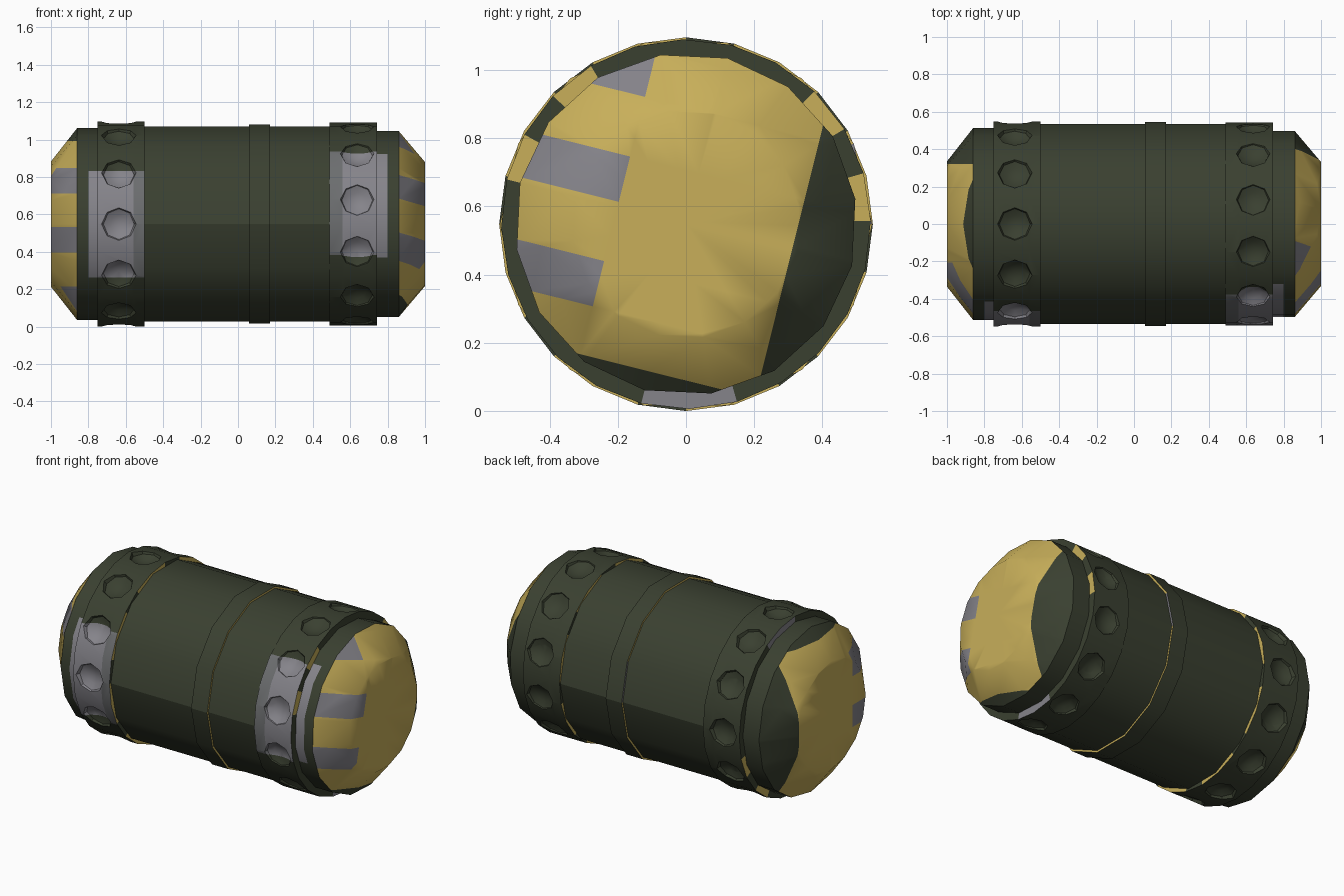
import bpy, bmesh, math
from mathutils import Matrix, Vector

if "Cube" in bpy.data.objects:
    bpy.data.objects.remove(bpy.data.objects["Cube"])

CZ = 0.548                      # height of the canister axis
GREEN, GOLD, GREY, DARK = range(4)


def material(name, rgb):
    m = bpy.data.materials.new(name)
    m.diffuse_color = (*rgb, 1)
    m.use_nodes = True
    m.node_tree.nodes["Principled BSDF"].inputs["Base Color"].default_value = m.diffuse_color
    return m


MATS = [material("olive green", (0.042, 0.051, 0.030)),
        material("gold", (0.578, 0.429, 0.102)),
        material("grey", (0.235, 0.230, 0.255)),
        material("dark grey", (0.15, 0.155, 0.16))]


def lathe(profile, sides, closed=False):
    """Turn an (x, radius) profile around the x axis."""
    bm = bmesh.new()
    rings = []
    for x, r in profile:
        rings.append([bm.verts.new((x, r * math.cos(2 * math.pi * k / sides),
                                    r * math.sin(2 * math.pi * k / sides)))
                      for k in range(sides)])
    pairs = list(zip(rings, rings[1:]))
    if closed:
        pairs.append((rings[-1], rings[0]))
    for a, b in pairs:
        for k in range(sides):
            n = (k + 1) % sides
            bm.faces.new((a[k], a[n], b[n], b[k]))
    bmesh.ops.remove_doubles(bm, verts=bm.verts[:], dist=1e-5)
    bmesh.ops.recalc_face_normals(bm, faces=bm.faces[:])
    return bm


def to_object(bm, name):
    me = bpy.data.meshes.new(name)
    bm.to_mesh(me)
    bm.free()
    ob = bpy.data.objects.new(name, me)
    bpy.context.collection.objects.link(ob)
    return ob


def finish(bm, name, matrix, rule, cuts=(), angle=30, seam=False):
    """Cut colour borders, colour faces by rule, set sharp edges, place."""
    for axis, value in cuts:
        no = Vector((0, 0, 0))
        no[axis] = 1
        bmesh.ops.bisect_plane(bm, geom=bm.verts[:] + bm.edges[:] + bm.faces[:],
                               dist=1e-5, plane_co=no * value, plane_no=no)
    bm.normal_update()
    for f in bm.faces:
        f.smooth = True
        f.material_index = rule(f.calc_center_median(), f.normal)
    for e in bm.edges:
        if len(e.link_faces) == 2:
            e.smooth = e.calc_face_angle(0) < math.radians(angle)
        if seam and all(abs(v.co.z) < 1e-4 for v in e.verts):
            e.smooth = False
    ob = to_object(bm, name)
    for m in MATS:
        ob.data.materials.append(m)
    ob.matrix_world = matrix
    return ob


def in_patch(c):
    return c.y < 0 and abs(c.z) < 0.285


def segment(c):
    return int(math.degrees(math.atan2(c.z, c.y)) % 360 / 15)


def cap_rule(c, n):
    if c.y > 0.32 or c.z < -0.445:
        return GREEN
    if c.y < -0.207 and any(lo < c.z < lo + 0.137 for lo in STRIPES):
        return GREY
    return GOLD


def flange_rule(c, n):
    return GREY if in_patch(c) and c.x < 0.8 else GREEN


def ring_rule(c, n):
    if abs(n.x) > 0.95:                       # side walls
        k = segment(c)
        if n.x > 0:
            return GOLD if k in (1, 3, 9, 11) else GREY if k in (18, 19) else GREEN
        return GOLD if k % 3 else GREEN
    if in_patch(c):
        return DARK if c.x < 0.56 else GREY
    return GREEN


def band_rule(c, n):
    if abs(n.x) > 0.9:
        return GREY if segment(c) % 5 == 0 else GOLD
    return GREEN


STRIPES = (-0.30, 0.016, 0.333)
PATCH_CUTS = [(2, 0.285), (2, -0.285)]
CAP_CUTS = [(1, 0.32), (2, -0.445), (1, -0.207)]
for lo in STRIPES:
    CAP_CUTS += [(2, lo), (2, lo + 0.137)]


def dimple_cutter(x):
    """Twelve flattened balls set around the ring."""
    bm = bmesh.new()
    for k in range(12):
        m = (Matrix.Rotation(math.radians(30 * k), 4, 'X')
             @ Matrix.Translation((x, 0.553, 0))
             @ Matrix.Rotation(math.radians(-90), 4, 'X')
             @ Matrix.Diagonal((0.095, 0.095, 0.055, 1)))
        bmesh.ops.create_uvsphere(bm, u_segments=8, v_segments=6, radius=1, matrix=m)
    return to_object(bm, "dimple_cutter")


def dimpled_ring(x0, x1, r):
    """Heavy ring with round hollows, returned as a bmesh."""
    ring = to_object(lathe([(x0, 0.42), (x0, r), (x1, r), (x1, 0.42)], 24, True), "ring_blank")
    cutter = dimple_cutter(0.637)
    cutter.hide_render = True
    mod = ring.modifiers.new("dimples", 'BOOLEAN')
    mod.operation, mod.solver, mod.object = 'DIFFERENCE', 'EXACT', cutter
    bpy.context.view_layer.update()
    ev = ring.evaluated_get(bpy.context.evaluated_depsgraph_get())
    bm = bmesh.new()
    bm.from_mesh(ev.to_mesh())
    ev.to_mesh_clear()
    bpy.data.objects.remove(ring)
    bpy.data.objects.remove(cutter)
    return bm


def build_end(side, matrix, x0, x1, ring_r, r):
    finish(dimpled_ring(x0, x1, ring_r), side + "_dimpled_ring", matrix, ring_rule,
           PATCH_CUTS + [(0, 0.56)])
    finish(lathe([(x1 - 0.02, r), (0.86, r)], 16), side + "_flange", matrix,
           flange_rule, PATCH_CUTS + [(0, 0.8)])
    finish(lathe([(0.86, r), (1, 0.335), (1, 0)], 16), side + "_end_cap", matrix,
           cap_rule, CAP_CUTS, angle=60)


# The two ends: the left is turned half round, the right is twisted 14 degrees
centre = Matrix.Translation((0, 0, CZ))
build_end("right", centre @ Matrix.Rotation(math.radians(-14), 4, 'X'), 0.49, 0.742, 0.542, 0.502)
build_end("left", centre @ Matrix.Rotation(math.pi, 4, 'Y'), 0.50, 0.75, 0.548, 0.513)

# Main body and middle band
finish(lathe([(-0.515, 0.534), (0.505, 0.534)], 14), "body", centre,
       lambda c, n: GREEN, seam=True)
finish(lathe([(0.06, 0.5), (0.06, 0.546), (0.17, 0.546), (0.17, 0.5)], 14), "middle_band",
       centre, band_rule, seam=True)
